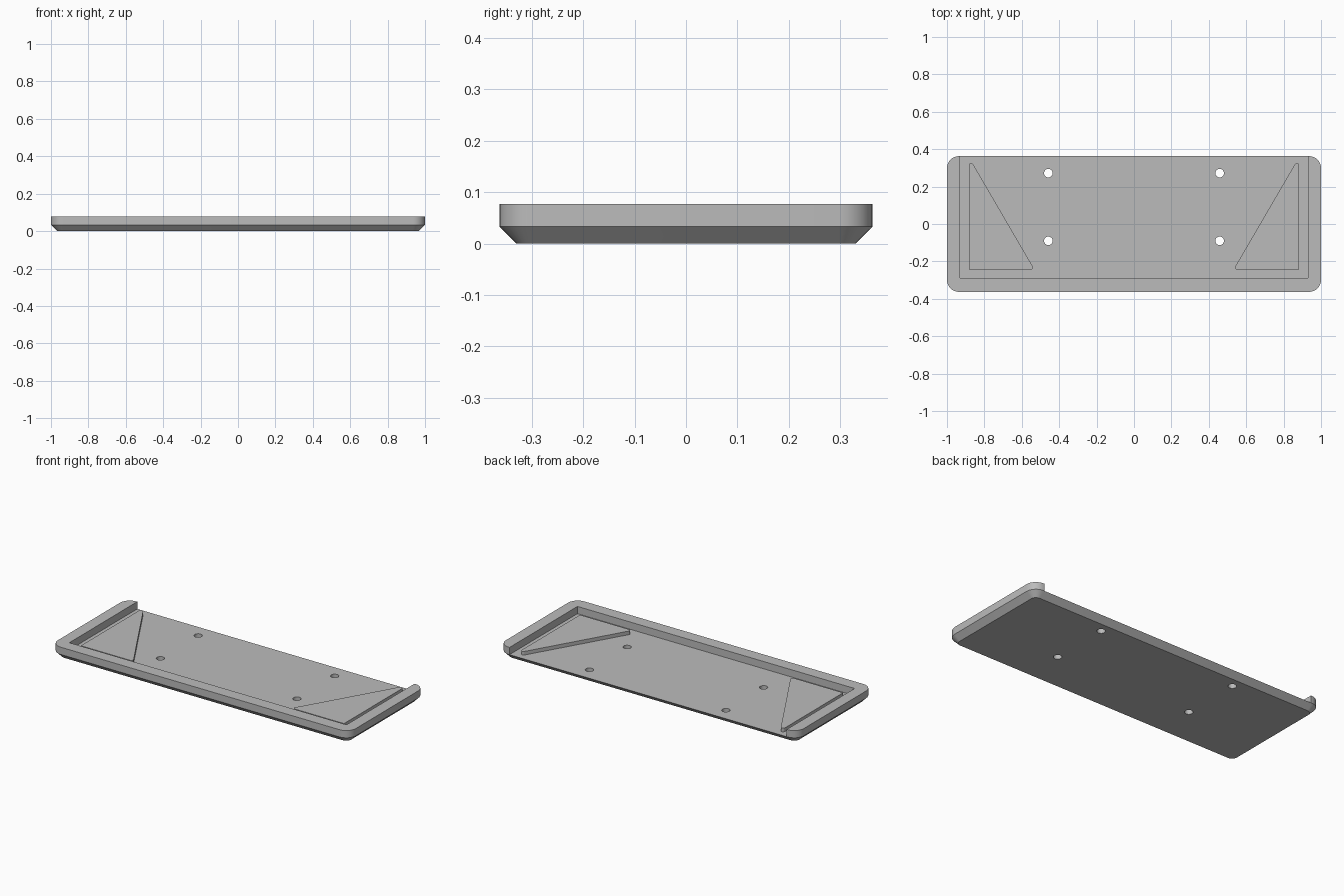
import bpy, bmesh, math
from mathutils import Vector, Matrix

if "Cube" in bpy.data.objects:
    bpy.data.objects.remove(bpy.data.objects["Cube"], do_unlink=True)

HALF_X, HALF_Y = 1.0, 0.363
FLOOR, TOP, CHAMFER, CORNER = 0.033, 0.077, 0.033, 0.065

grey = bpy.data.materials.new("plain grey")
grey.use_nodes = True
colour = (0.5, 0.5, 0.5, 1)
grey.diffuse_color = colour
grey.node_tree.nodes["Principled BSDF"].inputs["Base Color"].default_value = colour


def rounded(corners, steps=8):
    """Outline from (x, y, radius) corners, each rounded with an arc."""
    out = []
    for i, (x, y, r) in enumerate(corners):
        p = Vector((x, y))
        if r == 0:
            out.append(p)
            continue
        a = (Vector(corners[i - 1][:2]) - p).normalized()
        b = (Vector(corners[(i + 1) % len(corners)][:2]) - p).normalized()
        half = a.angle(b) / 2
        centre = p + (a + b).normalized() * r / math.sin(half)
        start = p + a * r / math.tan(half) - centre
        end = p + b * r / math.tan(half) - centre
        sweep = math.atan2(start.x * end.y - start.y * end.x, start.dot(end))
        for k in range(steps + 1):
            out.append(centre + Matrix.Rotation(sweep * k / steps, 2) @ start)
    return out


def loft(name, layers):
    """Solid through stacked outlines, given as (outline, height)."""
    bm = bmesh.new()
    rings = [[bm.verts.new((p.x, p.y, z)) for p in line] for line, z in layers]
    n = len(rings[0])
    for low, high in zip(rings, rings[1:]):
        for i in range(n):
            j = (i + 1) % n
            bm.faces.new((low[i], low[j], high[j], high[i]))
    bm.faces.new(rings[0][::-1])
    bm.faces.new(rings[-1])
    bmesh.ops.recalc_face_normals(bm, faces=bm.faces)
    return finish(name, bm)


def finish(name, bm):
    mesh = bpy.data.meshes.new(name)
    bm.to_mesh(mesh)
    bm.free()
    mesh.materials.append(grey)
    obj = bpy.data.objects.new(name, mesh)
    bpy.context.collection.objects.link(obj)
    return obj


def select(obj):
    bpy.ops.object.select_all(action='DESELECT')
    obj.select_set(True)
    bpy.context.view_layer.objects.active = obj


def plate_outline(inset):
    x, y, r = HALF_X - inset, HALF_Y - inset, CORNER - inset
    return rounded([(-x, -y, r), (x, -y, r), (x, y, r), (-x, y, r)])


# Base plate with a chamfered underside
base = loft("base_plate", [(plate_outline(CHAMFER), 0), (plate_outline(0), FLOOR)])

# Four screw holes through the plate
bm = bmesh.new()
for x in (-0.458, 0.458):
    for y in (-0.09, 0.272):
        bmesh.ops.create_cone(bm, cap_ends=True, segments=32, radius1=0.023,
                              radius2=0.023, depth=0.2,
                              matrix=Matrix.Translation((x, y, 0)))
cutter = finish("hole_cutter", bm)
cutter.hide_render = True
holes = base.modifiers.new("screw_holes", 'BOOLEAN')
holes.operation = 'DIFFERENCE'
holes.solver = 'EXACT'
holes.object = cutter
select(base)
bpy.ops.object.modifier_apply(modifier=holes.name)
bpy.data.objects.remove(cutter, do_unlink=True)

# Raised rim on three sides, open at the back
ix, iy = 0.93, -0.288
rim_line = rounded([(-HALF_X, -HALF_Y, CORNER), (HALF_X, -HALF_Y, CORNER),
                    (HALF_X, HALF_Y, CORNER), (ix, HALF_Y, 0), (ix, iy, 0),
                    (-ix, iy, 0), (-ix, HALF_Y, 0), (-HALF_X, HALF_Y, CORNER)])
rim = loft("rim", [(rim_line, FLOOR), (rim_line, TOP)])

# Mirrored triangular pads on the floor
parts = [base, rim]
for side, name in ((1, "left_pad"), (-1, "right_pad")):
    line = rounded([(side * 0.531, -0.245, 0.0125), (side * 0.883, -0.245, 0.004),
                    (side * 0.883, 0.359, 0.0125)])
    parts.append(loft(name, [(line, FLOOR), (line, FLOOR + 0.022)]))

for obj in parts:
    select(obj)
    bpy.ops.object.shade_smooth_by_angle(angle=math.radians(30))
